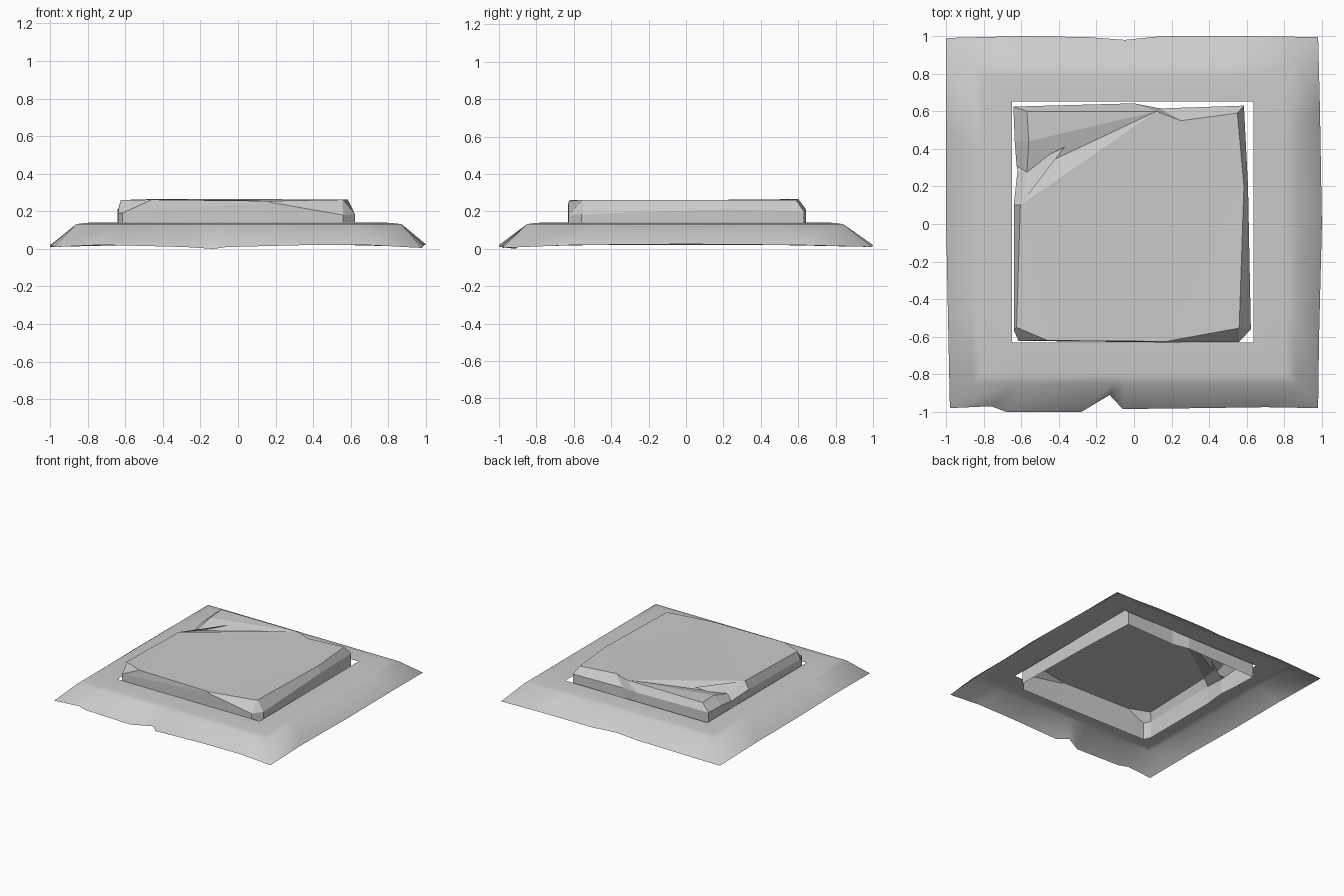
import bpy, bmesh

if "Cube" in bpy.data.objects:
    bpy.data.objects.remove(bpy.data.objects["Cube"])

def mesh_object(name, rings, cap=False, smooth=False):
    """Bridge closed rings of equal length; optionally cap the last one."""
    bm = bmesh.new()
    loops = [[bm.verts.new(p) for p in ring] for ring in rings]
    n = len(rings[0])
    for a, b in zip(loops, loops[1:]):
        for i in range(n):
            j = (i + 1) % n
            bm.faces.new((a[i], a[j], b[j], b[i]))
    if cap:
        top = bm.faces.new(loops[-1])
        bmesh.ops.triangulate(bm, faces=[top])
    for f in bm.faces:
        f.smooth = smooth
    me = bpy.data.meshes.new(name)
    bm.to_mesh(me)
    bm.free()
    ob = bpy.data.objects.new(name, me)
    bpy.context.collection.objects.link(ob)
    return ob

# Worn sloping skirt: outer rim (x, y, z), counter-clockwise from front left
rim = [(-.98, -.98, .01), (-.76, -.97, .02), (-.68, -1, .02), (-.28, -1, .01),
       (-.13, -.91, .0), (-.06, -.985, .01), (.35, -.98, .02), (.7, -.975, .02),
       (.98, -.98, .005), (.985, -.6, .02), (1, 0, .025), (.99, .6, .02),
       (.98, .995, .01), (.6, 1, .02), (.15, 1, .02), (-.05, .98, .025),
       (-.25, .995, .02), (-.6, 1, .02), (-1, .99, .01), (-1, .5, .02),
       (-1, 0, .02), (-.99, -.5, .02)]

def square(p, left, right, front, back, z):
    """Move a rim point onto a smaller rectangle."""
    x, y = p[0], p[1]
    u, v = x, y
    if abs(x) > .97: u = 1 if x > 0 else -1
    if abs(y) > .9: v = 1 if y > 0 else -1
    return (u * (right if u > 0 else left), v * (back if v > 0 else front), z)

shoulder = [square(p, .86, .87, .85, .84, .132) for p in rim]
ledge = [square(p, .81, .81, .80, .79, .139) for p in rim]
hole = [square(p, .65, .637, .632, .652, .141) for p in rim]
mesh_object("skirt", [rim, shoulder, ledge, hole], smooth=True)

# Chipped slab: top corner (x, y, z) paired with the bevel point below it
top = [(-.625, -.55, .26), (-.46, -.62, .262), (.17, -.625, .255), (.555, -.555, .262),
       (.56, -.545, .262), (.585, .2, .262), (.55, .59, .26), (.25, .55, .264),
       (.12, .6, .266), (-.57, .6, .264), (-.56, .44, .26), (-.57, .275, .215),
       (-.37, .41, .263), (-.605, .1, .26)]
bevel = [(-.64, -.565, .19), (-.615, -.622, .19), (.17, -.63, .248), (.56, -.627, .18),
         (.622, -.56, .185), (.607, .2, .21), (.585, .63, .2), (.14, .615, .2),
         (0, .642, .21), (-.642, .625, .21), (-.635, .44, .2), (-.625, .31, .18),
         (-.62, .285, .175), (-.64, .1, .2)]
foot = [(x, y, .05) for x, y, z in bevel]
mesh_object("slab", [foot, bevel, top], cap=True)
